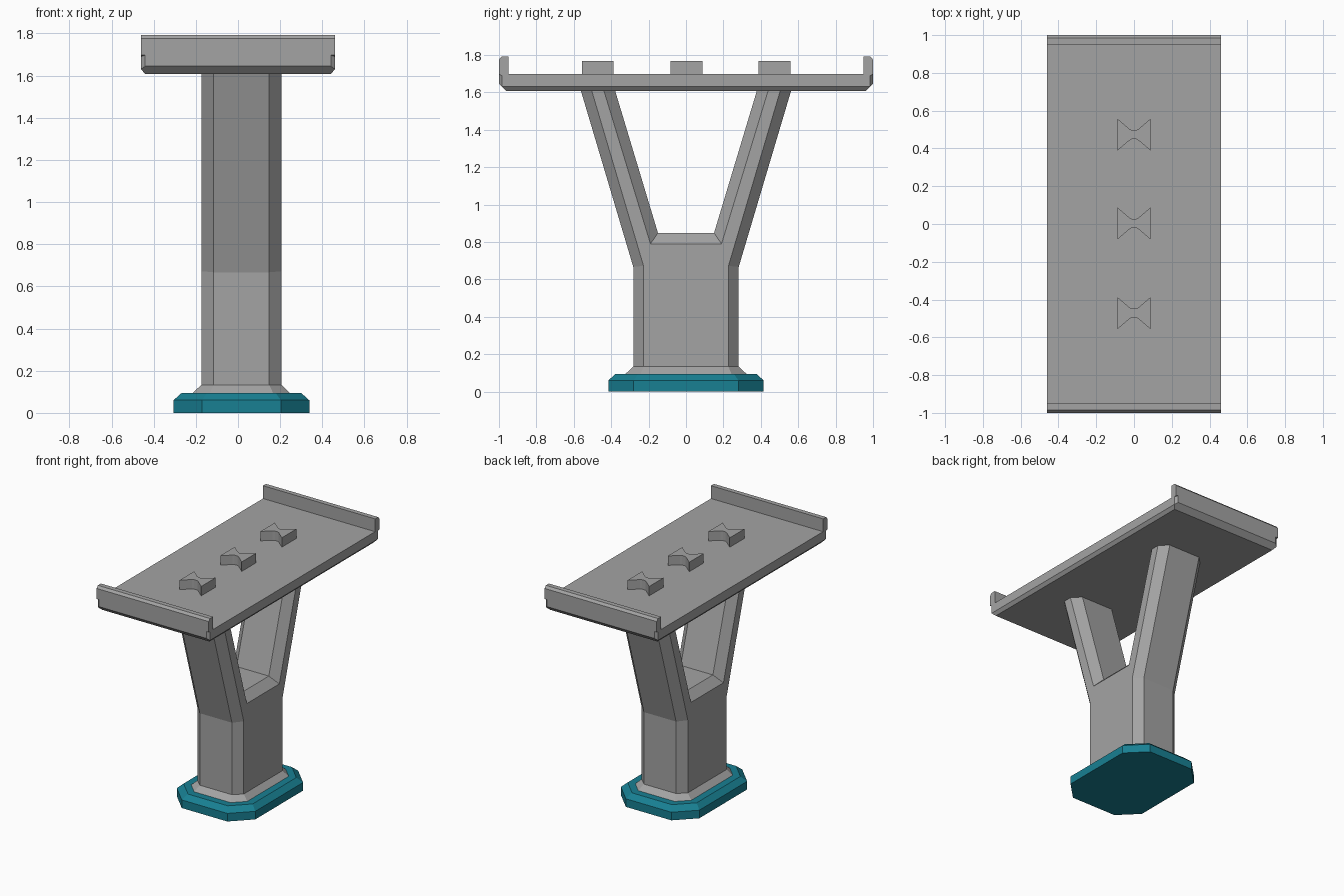
import bpy, bmesh

if "Cube" in bpy.data.objects:
    bpy.data.objects.remove(bpy.data.objects["Cube"])

def material(name, rgb):
    m = bpy.data.materials.new(name)
    m.diffuse_color = (*rgb, 1)
    m.use_nodes = True
    m.node_tree.nodes["Principled BSDF"].inputs["Base Color"].default_value = m.diffuse_color
    return m

teal = material("teal", (0.009, 0.215, 0.29))
grey = material("dark_grey", (0.37, 0.37, 0.37))

def loft(name, rings, mat=grey):
    """Skin a stack of equal-length closed rings and cap both ends."""
    bm = bmesh.new()
    vs = [[bm.verts.new(p) for p in r] for r in rings]
    n = len(rings[0])
    for a, b in zip(vs, vs[1:]):
        for i in range(n):
            j = (i + 1) % n
            bm.faces.new((a[i], a[j], b[j], b[i]))
    bm.faces.new(vs[0][::-1])
    bm.faces.new(vs[-1])
    bmesh.ops.remove_doubles(bm, verts=bm.verts, dist=1e-5)
    bmesh.ops.recalc_face_normals(bm, faces=bm.faces)
    me = bpy.data.meshes.new(name)
    bm.to_mesh(me)
    bm.free()
    ob = bpy.data.objects.new(name, me)
    bpy.context.collection.objects.link(ob)
    me.materials.append(mat)
    return ob

CX = 0.016  # the pedestal sits slightly off the deck centre

def octagon(hx, hy, cx, cy, z):
    """Rectangle with half sizes hx, hy and corners cut by cx, cy."""
    q = [(hx, hy - cy), (hx - cx, hy)]
    pts = q + [(-x, y) for x, y in q[::-1]]
    pts += [(-x, -y) for x, y in pts]
    return [(x + CX, y, z) for x, y in pts]

# foot plate
loft("foot_plate", [octagon(0.322, 0.415, 0.135, 0.135, 0),
                    octagon(0.322, 0.415, 0.135, 0.135, 0.06),
                    octagon(0.283, 0.376, 0.12, 0.12, 0.095)], teal)

# sloped collar between foot and column
loft("column_collar", [octagon(0.23, 0.323, 0.08, 0.08, 0.09),
                       octagon(0.23, 0.323, 0.08, 0.08, 0.095),
                       octagon(0.19, 0.282, 0.058, 0.055, 0.133)])

# Y-shaped column: half outlines mirrored in y, lofted along x with bevelled edges
def y_ring(x, half):
    return [(x, y, z) for y, z in half + [(-y, z) for y, z in half[::-1]]]

full = [(0.282, 0.133), (0.282, 0.667), (0.563, 1.612), (0.38, 1.612), (0.15, 0.848)]
inset = [(0.227, 0.133), (0.227, 0.672), (0.505, 1.612), (0.44, 1.612), (0.19, 0.79)]
loft("forked_column", [y_ring(CX - 0.19, inset), y_ring(CX - 0.132, full),
                       y_ring(CX + 0.132, full), y_ring(CX + 0.19, inset)])

# deck slab with cut corners and bevelled underside
def deck_ring(a, b):
    q = [a, b]
    pts = q + [(-x, y, z) for x, y, z in q[::-1]]
    return pts + [(-x, -y, z) for x, y, z in pts]

loft("deck", [deck_ring((0.44, 0.962, 1.607), (0.44, 0.962, 1.607)),
              deck_ring((0.46, 0.985, 1.63), (0.44, 1.0, 1.645)),
              deck_ring((0.46, 0.985, 1.697), (0.44, 1.0, 1.697))])

# upturned lips on both deck ends
lip = [(0.95, 1.69), (0.95, 1.697), (0.95, 1.792), (0.985, 1.792), (1.0, 1.775), (1.0, 1.697), (0.985, 1.69)]
for s, tag in ((-1, "front"), (1, "back")):
    loft(tag + "_lip", [[(x, s * y, z) for y, z in lip] for x in (-0.46, 0.46)])

# bow-tie locating pegs
bow = [(-0.088, 0.085), (-0.025, 0.031), (-0.012, 0.024), (0.012, 0.024), (0.025, 0.031), (0.088, 0.085)]
bow += [(-x, -y) for x, y in bow]
for i, yc in enumerate((-0.472, 0.003, 0.473)):
    loft(f"bow_tie_peg_{i + 1}", [[(x, y + yc, z) for x, y in bow] for z in (1.69, 1.767)])
